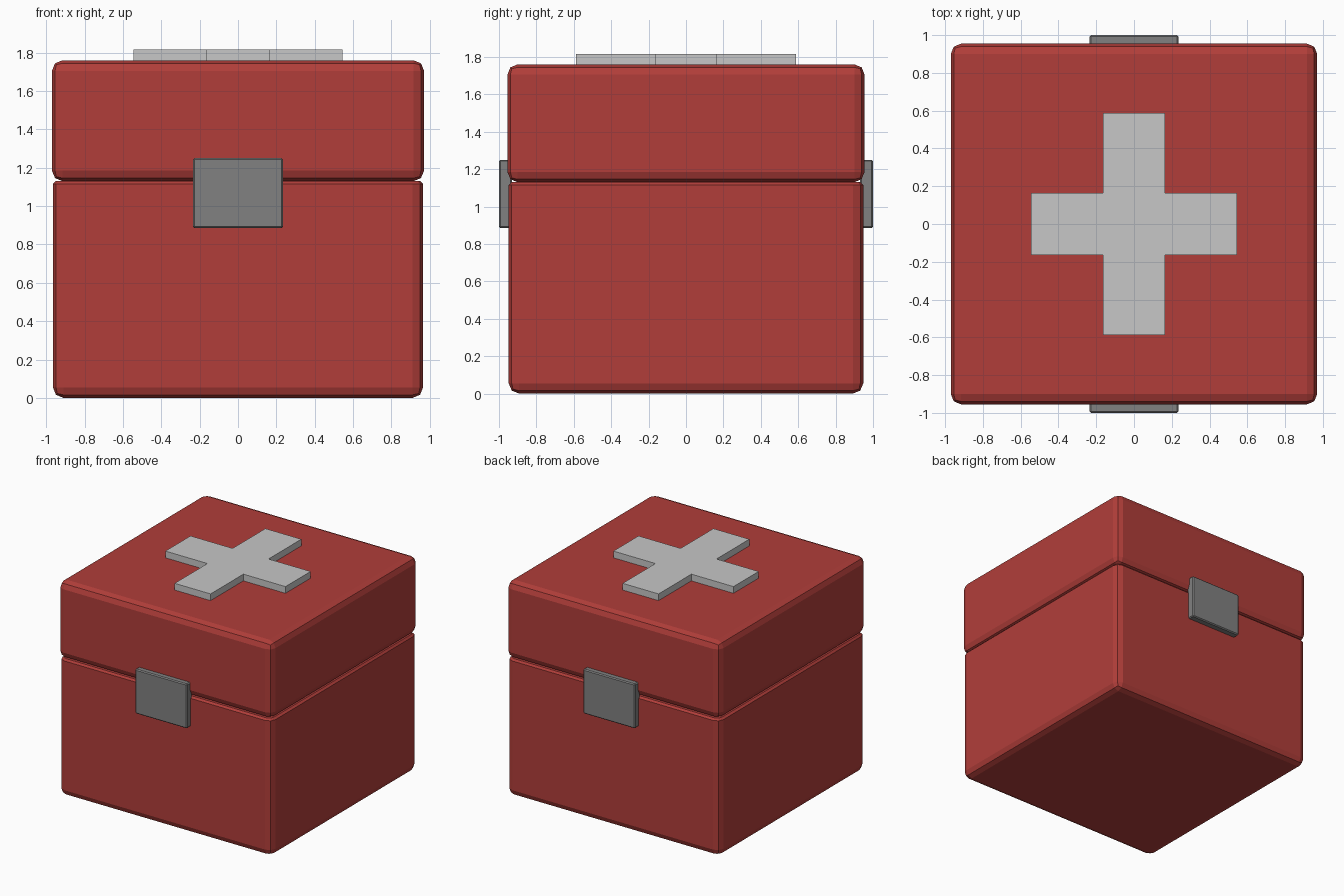
import bpy, bmesh

if "Cube" in bpy.data.objects:
    bpy.data.objects.remove(bpy.data.objects["Cube"])


def material(name, rgb):
    m = bpy.data.materials.new(name)
    m.diffuse_color = (*rgb, 1)
    m.use_nodes = True
    m.node_tree.nodes["Principled BSDF"].inputs["Base Color"].default_value = m.diffuse_color
    return m


RED = material("red", (0.44, 0.048, 0.042))
WHITE = material("off_white", (0.57, 0.57, 0.57))
GREY = material("metal_grey", (0.22, 0.22, 0.22))


def finish(bm, name, mat):
    bmesh.ops.recalc_face_normals(bm, faces=bm.faces)
    me = bpy.data.meshes.new(name)
    bm.to_mesh(me)
    bm.free()
    me.materials.append(mat)
    ob = bpy.data.objects.new(name, me)
    bpy.context.collection.objects.link(ob)
    return ob


def bevel(bm, test, width, segments):
    edges = [e for e in bm.edges if test(e)]
    bmesh.ops.bevel(bm, geom=edges, offset=width, segments=segments,
                    profile=0.5, affect='EDGES', clamp_overlap=True)


def box(name, lo, hi, mat, width, segments=2, top_width=None):
    """Bevelled box; the top rim may have its own bevel width."""
    bm = bmesh.new()
    bmesh.ops.create_cube(bm, size=1)
    for v in bm.verts:
        v.co = [(a + b) / 2 + c * (b - a) for a, b, c in zip(lo, hi, v.co)]

    def on_top(e):
        return all(abs(v.co.z - hi[2]) < 1e-4 for v in e.verts)

    if top_width is None:
        bevel(bm, lambda e: True, width, segments)
    else:
        bevel(bm, lambda e: not on_top(e), width, segments)
        bevel(bm, on_top, top_width, 1)
    return finish(bm, name, mat)


# Lower case and lid, meeting in a chamfered groove
box("case_body", (-0.965, -0.948, 0), (0.965, 0.948, 1.13), RED, 0.055, 2, 0.015)
box("case_lid", (-0.97, -0.955, 1.13), (0.97, 0.955, 1.76), RED, 0.055, 2)

# Front and back latches
for name, s in (("front_latch", -1), ("back_latch", 1)):
    y = sorted((s * 0.93, s * 1.0))
    box(name, (-0.235, y[0], 0.885), (0.235, y[1], 1.25), GREY, 0.008, 1)

# Raised cross on the lid
w, lx, ly = 0.163, 0.545, 0.588
quarter = [(lx, w), (w, w), (w, ly)]
outline = (quarter + [(-x, y) for x, y in quarter[::-1]]
           + [(-x, -y) for x, y in quarter] + [(x, -y) for x, y in quarter[::-1]])
bm = bmesh.new()
face = bm.faces.new([bm.verts.new((x, y, 1.75)) for x, y in outline])
ext = bmesh.ops.extrude_face_region(bm, geom=[face])
for v in ext["geom"]:
    if isinstance(v, bmesh.types.BMVert):
        v.co.z = 1.815
finish(bm, "lid_cross", WHITE)

# Soft shading on the bevels, sharp elsewhere
bpy.ops.object.select_all(action='DESELECT')
for name in ("case_body", "case_lid"):
    ob = bpy.data.objects[name]
    ob.select_set(True)
    bpy.context.view_layer.objects.active = ob
bpy.ops.object.shade_smooth_by_angle(angle=0.3)
